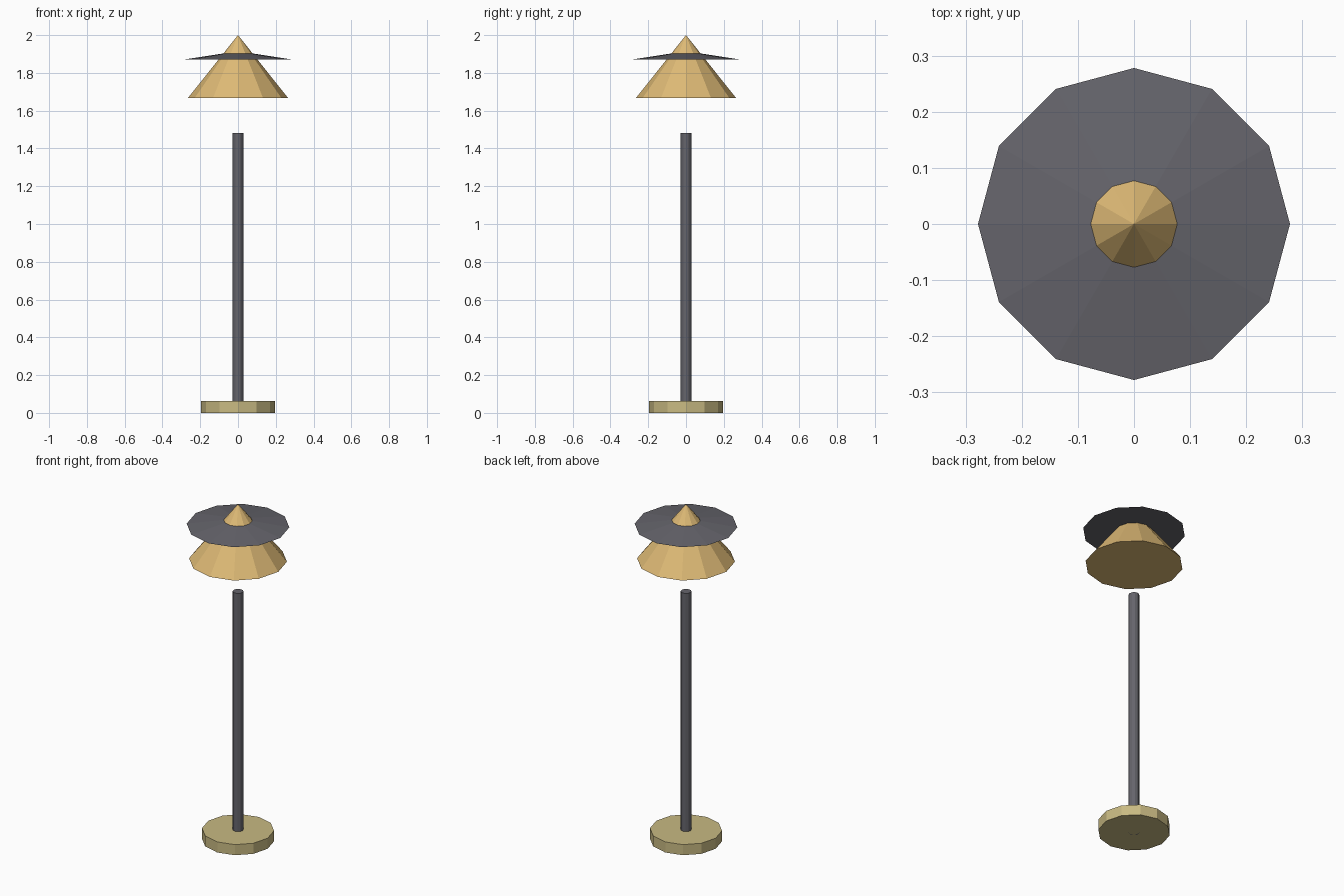
import bpy
import math

SIDES = 12

default = bpy.data.objects.get("Cube")
if default:
    bpy.data.objects.remove(default, do_unlink=True)


def make_material(name, rgb):
    mat = bpy.data.materials.new(name)
    mat.use_nodes = True
    color = (*rgb, 1.0)
    mat.diffuse_color = color
    mat.node_tree.nodes["Principled BSDF"].inputs["Base Color"].default_value = color
    return mat


def add_solid(name, mat, z_bottom, z_top, r_bottom, r_top):
    """Flat-faced round solid standing between two heights."""
    bpy.ops.mesh.primitive_cone_add(
        vertices=SIDES, radius1=r_bottom, radius2=r_top, depth=z_top - z_bottom,
        location=(0, 0, (z_bottom + z_top) / 2))
    obj = bpy.context.object
    obj.name = name
    obj.data.materials.append(mat)
    return obj


gold = make_material("warm gold", (0.73, 0.49, 0.18))
charcoal = make_material("charcoal grey", (0.13, 0.128, 0.148))
khaki = make_material("pale khaki", (0.58, 0.49, 0.225))

# Foot and post
add_solid("base", khaki, 0.0, 0.063, 0.195, 0.195)
add_solid("pole", charcoal, 0.0, 1.481, 0.029, 0.029)

# Floating shade with a shallow brim around its upper part
add_solid("shade", gold, 1.667, 2.0, 0.265, 0.0)
add_solid("brim", charcoal, 1.872, 1.915, 0.278, 0.0)
